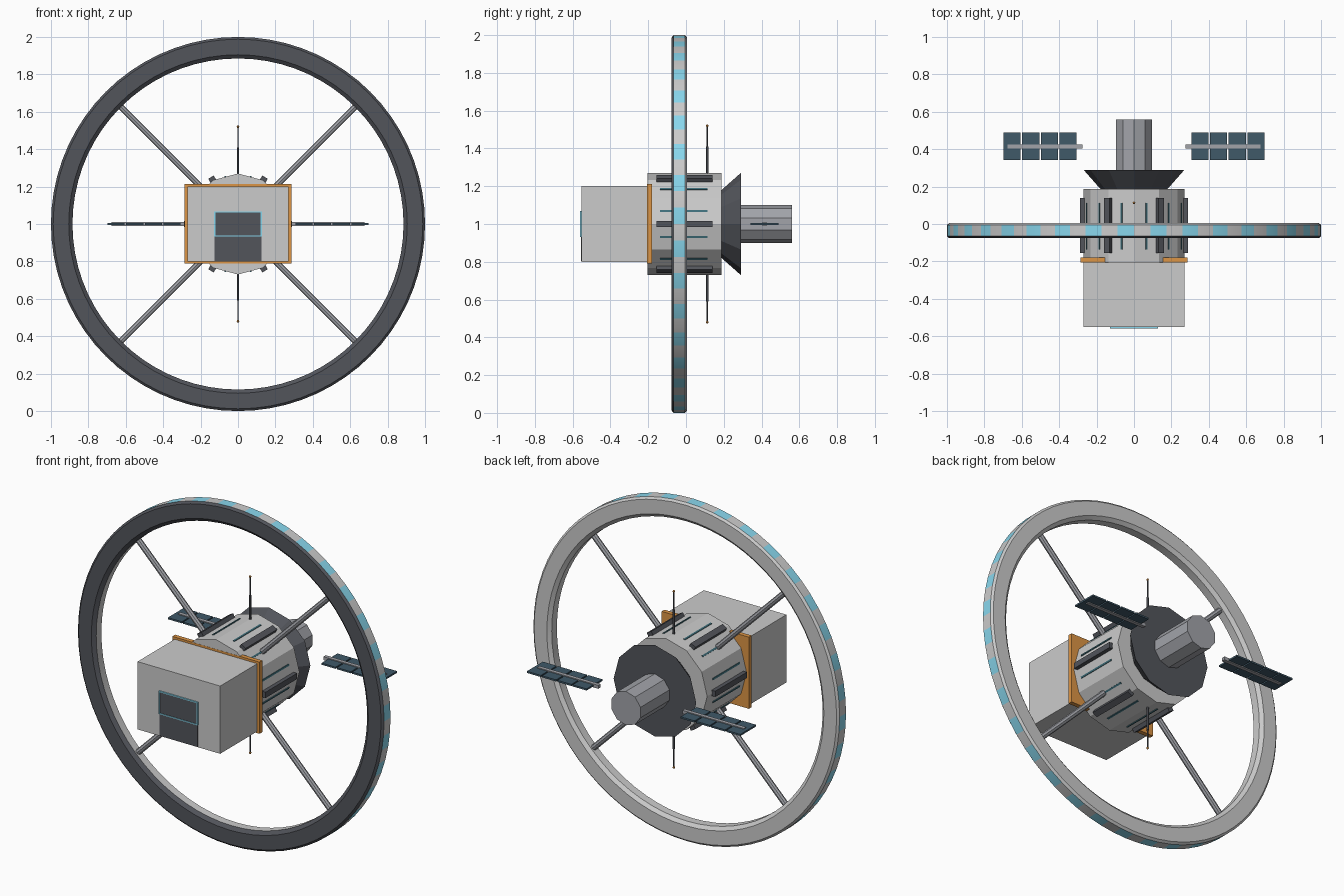
import bpy, bmesh
from math import pi, cos, sin, radians

if "Cube" in bpy.data.objects:
    bpy.data.objects.remove(bpy.data.objects["Cube"])

CZ = 1.0        # height of the main axis
RING_Y = -0.035


def material(name, rgb):
    m = bpy.data.materials.new(name)
    m.diffuse_color = (*rgb, 1)
    m.use_nodes = True
    m.node_tree.nodes["Principled BSDF"].inputs["Base Color"].default_value = m.diffuse_color
    return m


LIGHT = material("light_hull", (0.62, 0.63, 0.63))
MID = material("mid_metal", (0.36, 0.37, 0.40))
DARK = material("dark_metal", (0.085, 0.09, 0.105))
ORANGE = material("orange_trim", (0.72, 0.30, 0.06))
CYAN = material("cyan_window", (0.25, 0.68, 0.85))
TEAL = material("teal_slit", (0.05, 0.16, 0.20))
SOLAR = material("solar_cell", (0.05, 0.10, 0.14))


def finish(name, mat):
    o = bpy.context.object
    o.name = name
    o.data.materials.append(mat)
    return o


def box(name, loc, size, mat, roll=0.0):
    bpy.ops.mesh.primitive_cube_add(size=1, location=loc, rotation=(0, -roll, 0))
    o = finish(name, mat)
    o.scale = size
    return o


def span(name, x, y, z, mat):
    """Box from (min, max) pairs."""
    return box(name, [(a + b) / 2 for a, b in (x, y, z)],
               [b - a for a, b in (x, y, z)], mat)


def axial(name, sides, y0, y1, r0, r1, mat):
    """Prism or cone lying along the y axis."""
    bpy.ops.mesh.primitive_cone_add(vertices=sides, radius1=r0, radius2=r1, depth=y1 - y0,
                                    location=(0, (y0 + y1) / 2, CZ), rotation=(-pi / 2, 0, 0))
    return finish(name, mat)


def polar(name, a, r, y, size, mat):
    """Box placed around the main axis; size is radial, y, tangential."""
    return box(name, (r * cos(a), y, CZ + r * sin(a)), size, mat, a)


# Habitat ring: chamfered profile swept round, windows on every other outer face
profile = [(1.0, -0.03), (1.0, 0.03), (0.988, 0.041), (0.905, 0.041),
           (0.885, 0.024), (0.885, -0.024), (0.905, -0.041), (0.988, -0.041)]
N = 72
bm = bmesh.new()
rows = []
for i in range(N):
    a = 2 * pi * i / N
    rows.append([bm.verts.new((r * cos(a), RING_Y + y, CZ + r * sin(a))) for r, y in profile])
P = len(profile)
for i in range(N):
    A, B = rows[i], rows[(i + 1) % N]
    for j in range(P):
        k = (j + 1) % P
        f = bm.faces.new((A[j], A[k], B[k], B[j]))
        if j >= 5:
            f.material_index = 1
        elif j == 0 and i % 2 == 0:
            f.material_index = 2
bmesh.ops.recalc_face_normals(bm, faces=bm.faces)
me = bpy.data.meshes.new("habitat_ring")
bm.to_mesh(me)
bm.free()
for m in (LIGHT, DARK, CYAN):
    me.materials.append(m)
ring = bpy.data.objects.new("habitat_ring", me)
bpy.context.collection.objects.link(ring)
bpy.context.view_layer.objects.active = ring
ring.select_set(True)
bpy.ops.object.shade_smooth_by_angle(angle=radians(20))
ring.select_set(False)

# Spokes
for i in range(4):
    a = pi / 4 + i * pi / 2
    r = 0.565
    bpy.ops.mesh.primitive_cylinder_add(vertices=8, radius=0.017, depth=0.67,
                                        location=(r * cos(a), RING_Y, CZ + r * sin(a)),
                                        rotation=(0, pi / 2 - a, 0))
    finish("spoke", MID)

# Hub, flared collar and engine drum
axial("hub", 12, -0.205, 0.188, 0.27, 0.27, LIGHT)
axial("rear_collar", 12, 0.188, 0.29, 0.18, 0.27, DARK)
axial("engine_drum", 10, 0.285, 0.56, 0.10, 0.10, MID)

# Hub ribs on alternate corners, window slits on every face
for i in range(6):
    polar("hub_rib", i * pi / 3, 0.274, -0.008, (0.03, 0.295, 0.034), DARK)
for i in range(12):
    polar("hub_slit", pi / 12 + i * pi / 6, 0.261, -0.012, (0.008, 0.25, 0.01), TEAL)

# Docking bay with trim plate
span("docking_bay", (-0.27, 0.27), (-0.552, -0.2), (0.80, 1.20), LIGHT)
span("trim_plate", (-0.285, 0.285), (-0.206, -0.18), (0.79, 1.213), ORANGE)

# Bay door and framed opening
span("bay_door", (-0.125, 0.125), (-0.556, -0.55), (0.803, 0.935), DARK)
span("bay_opening", (-0.123, 0.123), (-0.556, -0.55), (0.935, 1.065), DARK)
for z in (0.935, 1.065):
    span("opening_edge", (-0.127, 0.127), (-0.56, -0.55), (z - 0.003, z + 0.003), CYAN)
for x in (-0.124, 0.124):
    span("opening_side", (x - 0.003, x + 0.003), (-0.56, -0.55), (0.935, 1.065), CYAN)

# Antennas above and below, in two stages with a tip
for s in (1, -1):
    for z0, z1, r in ((0.25, 0.41, 0.007), (0.41, 0.52, 0.004)):
        bpy.ops.mesh.primitive_cylinder_add(vertices=6, radius=r, depth=z1 - z0,
                                            location=(0, 0.113, CZ + s * (z0 + z1) / 2))
        finish("antenna", DARK)
    bpy.ops.mesh.primitive_uv_sphere_add(segments=8, ring_count=6, radius=0.007,
                                         location=(0, 0.113, CZ + s * 0.52))
    finish("antenna_tip", ORANGE)

# Solar wings: boom plus four cells each side
for s in (1, -1):
    box("solar_boom", (s * 0.475, 0.415, CZ), (0.40, 0.022, 0.02), MID)
    for i in range(4):
        box("solar_cell", (s * (0.353 + i * 0.0995), 0.415, CZ), (0.091, 0.148, 0.01), SOLAR)
